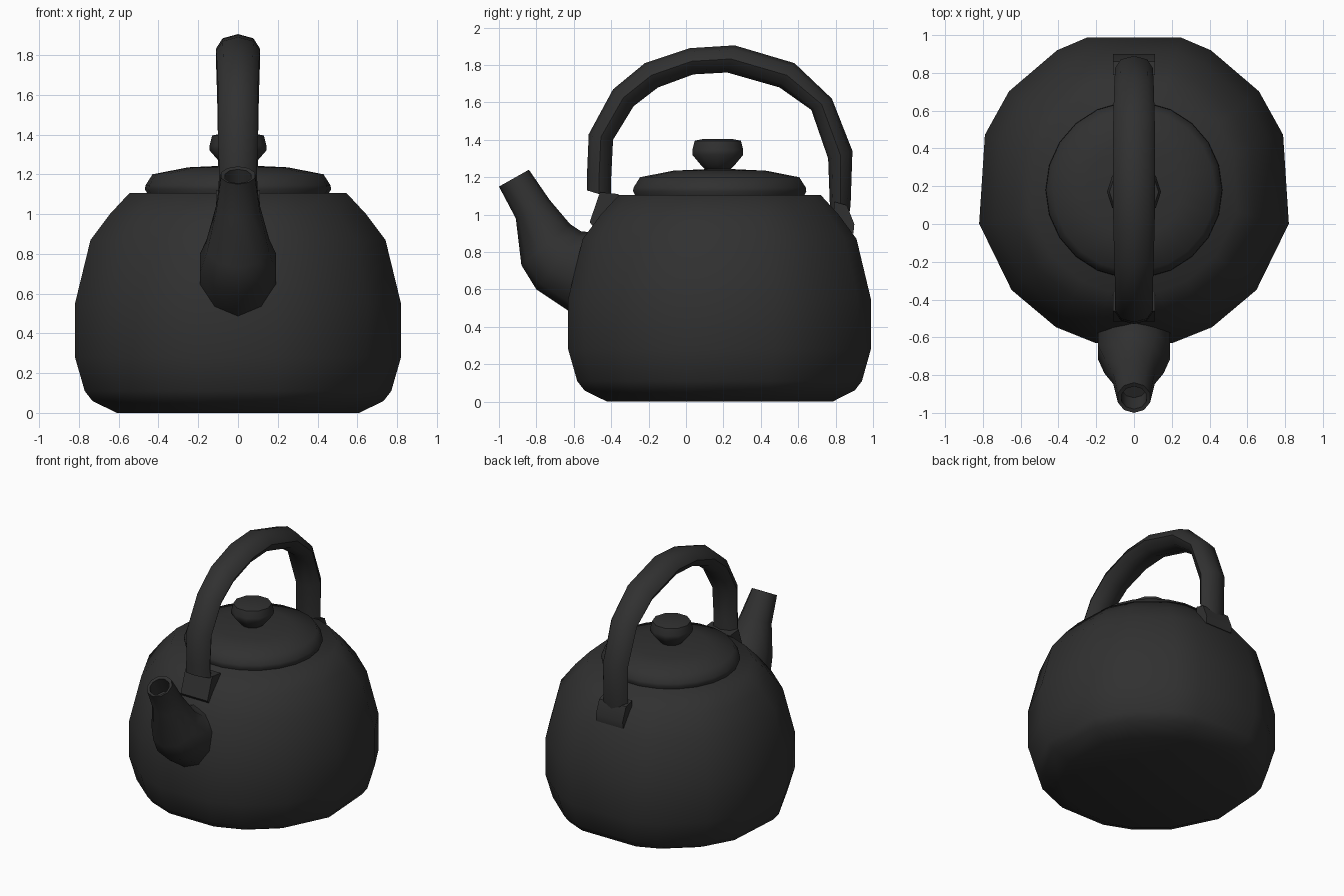
import bpy, bmesh, math
from mathutils import Vector

if "Cube" in bpy.data.objects:
    bpy.data.objects.remove(bpy.data.objects["Cube"])

iron = bpy.data.materials.new("black_iron")
iron.diffuse_color = (0.03, 0.03, 0.03, 1)
iron.use_nodes = True
iron.node_tree.nodes["Principled BSDF"].inputs["Base Color"].default_value = iron.diffuse_color
AXIS_Y = 0.185  # centre line of the pot body


def loft(name, rings, smooth=50):
    """Skin a list of equal-length point rings and cap both ends."""
    bm = bmesh.new()
    vs = [[bm.verts.new(p) for p in ring] for ring in rings]
    n = len(vs[0])
    for a, b in zip(vs, vs[1:]):
        for i in range(n):
            j = (i + 1) % n
            bm.faces.new((a[i], a[j], b[j], b[i]))
    bm.faces.new(vs[0])
    bm.faces.new(vs[-1])
    bmesh.ops.recalc_face_normals(bm, faces=bm.faces)
    me = bpy.data.meshes.new(name)
    bm.to_mesh(me)
    bm.free()
    ob = bpy.data.objects.new(name, me)
    bpy.context.collection.objects.link(ob)
    me.materials.append(iron)
    bpy.ops.object.select_all(action='DESELECT')
    ob.select_set(True)
    bpy.context.view_layer.objects.active = ob
    bpy.ops.object.shade_smooth_by_angle(angle=math.radians(smooth))
    return ob


def lathe(name, profile, angles, cy=AXIS_Y):
    """Turn an (r, z) profile around a vertical axis at the given angles."""
    rad = [math.radians(a) for a in angles]
    return loft(name, [[(r * math.cos(a), cy + r * math.sin(a), z) for a in rad]
                       for r, z in profile])


def oval(low, high, width, n):
    """Oval ring standing across the x = 0 plane between two (y, z) points."""
    lo, hi = Vector((0, *low)), Vector((0, *high))
    mid, half = (lo + hi) / 2, (hi - lo) / 2
    ring = []
    for i in range(n):
        t = 2 * math.pi * i / n
        ring.append(mid + half * math.cos(t) + Vector((width * math.sin(t), 0, 0)))
    return ring


def even(n):
    return [360 * i / n for i in range(n)]


# Pot body: uneven facets, mirrored left to right
half = [-76, -60.5, -39.5, -12.6, 20, 38, 61, 73]
body_angles = half + [180 - a for a in reversed(half)]
lathe("pot_body", [(0.625, 0), (0.75, 0.06), (0.79, 0.11), (0.84, 0.28),
                   (0.84, 0.55), (0.76, 0.87), (0.66, 1.0), (0.56, 1.105)], body_angles)

# Lid and knob
lathe("lid", [(0.45, 1.09), (0.468, 1.125), (0.465, 1.145), (0.43, 1.20),
              (0.25, 1.235), (0.08, 1.243)], even(22), 0.18)
lathe("lid_knob", [(0.06, 1.23), (0.095, 1.265), (0.143, 1.32), (0.143, 1.345),
                   (0.13, 1.395), (0.08, 1.405)], even(10), 0.17)

# Spout, with a hollow mouth
spout = [((-0.50, 0.40), (-0.36, 0.92), 0.20), ((-0.62, 0.48), (-0.48, 0.905), 0.20),
         ((-0.80, 0.60), (-0.56, 0.91), 0.20), ((-0.88, 0.73), (-0.62, 0.95), 0.165),
         ((-0.91, 0.98), (-0.73, 1.08), 0.115), ((-1.0, 1.15), (-0.84, 1.24), 0.09),
         ((-0.98, 1.155), (-0.86, 1.225), 0.07), ((-0.92, 1.05), (-0.80, 1.11), 0.07)]
loft("spout", [oval(*s, 10) for s in spout])

# Arched handle: inner and outer (y, z) points, with half width
handle = [((-0.40, 1.09), (-0.53, 1.13), 0.10), ((-0.40, 1.20), (-0.53, 1.20), 0.095),
          ((-0.39, 1.40), (-0.52, 1.43), 0.10), ((-0.28, 1.58), (-0.39, 1.67), 0.10),
          ((-0.15, 1.68), (-0.22, 1.81), 0.105), ((0.04, 1.75), (0.02, 1.89), 0.11),
          ((0.22, 1.76), (0.26, 1.905), 0.11), ((0.50, 1.68), (0.58, 1.81), 0.11),
          ((0.67, 1.56), (0.78, 1.62), 0.105), ((0.76, 1.30), (0.89, 1.34), 0.10),
          ((0.77, 1.03), (0.88, 1.05), 0.10), ((0.78, 0.95), (0.87, 0.98), 0.09)]
loft("handle", [oval(*h, 8) for h in handle])

# Lugs joining the handle to the body
lugs = {"front_lug": [(-0.46, 1.12), (-0.515, 0.96), (-0.50, 0.94), (-0.40, 0.93), (-0.36, 1.11)],
        "back_lug": [(0.79, 1.07), (0.86, 1.05), (0.90, 0.95), (0.895, 0.90), (0.80, 0.90)]}
for name, profile in lugs.items():
    loft(name, [[(x, y, z) for y, z in profile] for x in (-0.11, 0.11)], 30)
